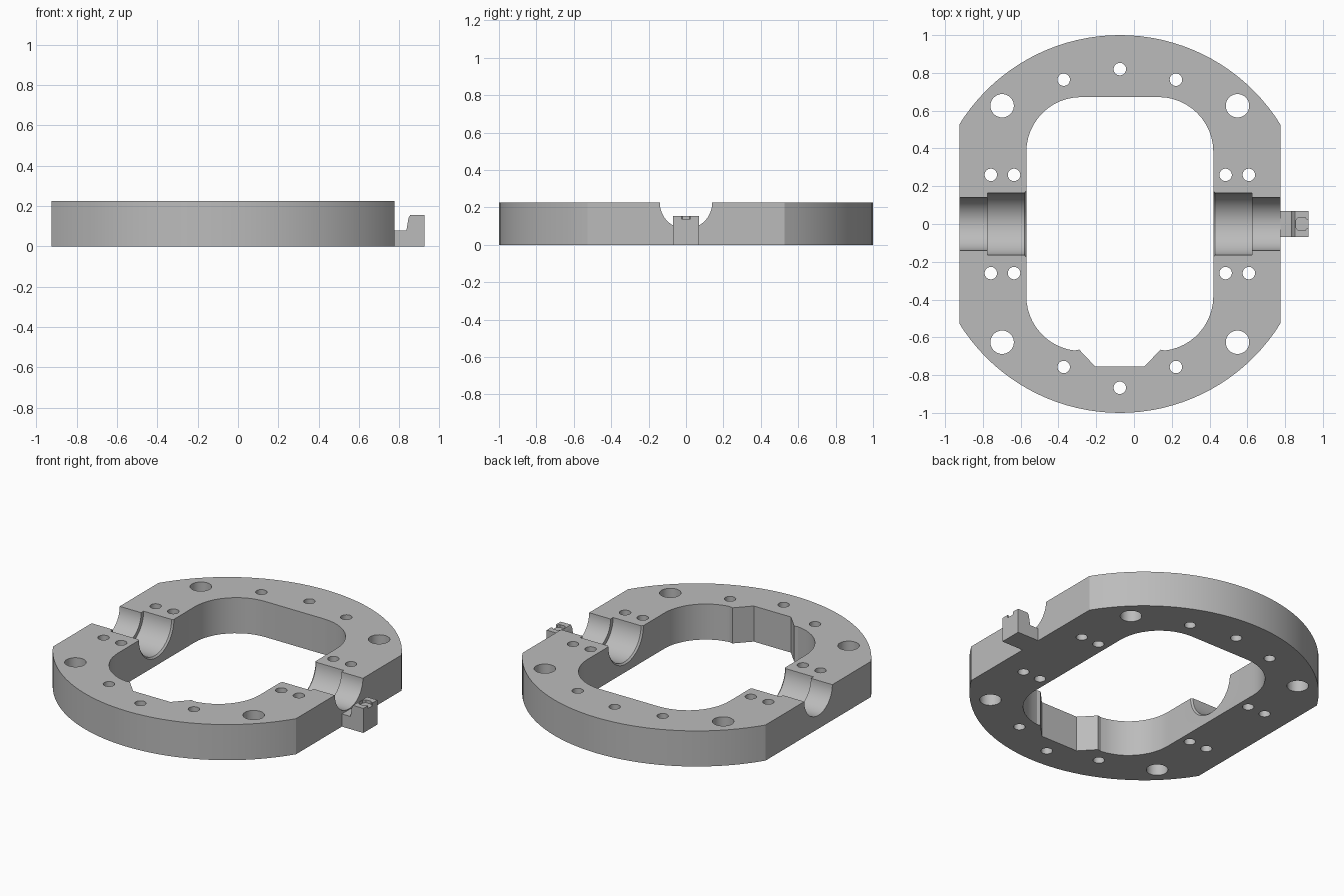
import bpy, bmesh
from math import sin, cos, pi, acos

cube = bpy.data.objects.get("Cube")
if cube:
    bpy.data.objects.remove(cube)

CX = -0.075      # centre of the ring
H = 0.225        # ring thickness

steel = bpy.data.materials.new("plain_grey")
steel.use_nodes = True
GREY = (0.5, 0.5, 0.5, 1)
steel.diffuse_color = GREY
steel.node_tree.nodes["Principled BSDF"].inputs["Base Color"].default_value = GREY


def finish(name, bm):
    bmesh.ops.recalc_face_normals(bm, faces=bm.faces)
    mesh = bpy.data.meshes.new(name)
    bm.to_mesh(mesh)
    bm.free()
    mesh.materials.append(steel)
    obj = bpy.data.objects.new(name, mesh)
    bpy.context.collection.objects.link(obj)
    return obj


def loft(bm, rings):
    """Closed solid through rings with equal point counts."""
    loops = [[bm.verts.new(p) for p in ring] for ring in rings]
    n = len(loops[0])
    for a, b in zip(loops, loops[1:]):
        for i in range(n):
            j = (i + 1) % n
            bm.faces.new((a[i], a[j], b[j], b[i]))
    bm.faces.new(loops[0])
    bm.faces.new(loops[-1])


def prism(bm, pts, z0, z1):
    loft(bm, [[(x, y, z) for x, y in pts] for z in (z0, z1)])


def arc(cx, cy, r, a0, a1, n):
    return [(cx + r * cos(a0 + (a1 - a0) * i / n),
             cy + r * sin(a0 + (a1 - a0) * i / n)) for i in range(n + 1)]


def cut(target, cutter):
    mod = target.modifiers.new("cut", 'BOOLEAN')
    mod.operation = 'DIFFERENCE'
    mod.solver = 'EXACT'
    mod.object = cutter
    bpy.context.view_layer.objects.active = target
    bpy.ops.object.modifier_apply(modifier=mod.name)
    bpy.data.objects.remove(cutter)


# Round plate with two flat sides
a = acos(0.85)
bm = bmesh.new()
prism(bm, arc(CX, 0, 1, a, pi - a, 36) + arc(CX, 0, 1, pi + a, 2 * pi - a, 36), 0, H)
ring = finish("ring_plate", bm)

# Central opening with rounded corners and a notch at the front
w, t, r = 0.495, 0.672, 0.29
right = arc(CX + w - r, -t + r, r, -pi / 2 + 0.12, 0, 12)
right += arc(CX + w - r, t - r, r, 0, pi / 2, 12)
left = [(2 * CX - x, y) for x, y in reversed(right)]
notch = [(CX - 0.215, -0.665), (CX - 0.13, -0.755),
         (CX + 0.13, -0.755), (CX + 0.215, -0.665)]
bm = bmesh.new()
prism(bm, right + left + notch, -0.1, H + 0.1)
cut(ring, finish("opening_cutter", bm))

# Stepped half bores through both sides, flared at the opening
steps = [(0.95, 0.14), (0.70, 0.14), (0.70, 0.165), (0.505, 0.165), (0.49, 0.18), (0.3, 0.18)]
for side in (-1, 1):
    bm = bmesh.new()
    loft(bm, [[(CX + side * x, y, H + z) for y, z in arc(0, 0, rad, 0, 2 * pi, 64)[:-1]]
              for x, rad in steps])
    cut(ring, finish("bore_cutter", bm))

# Through holes
bm = bmesh.new()
holes = [(0, 0.82, 0.033), (0, -0.867, 0.033)]
for s in (-1, 1):
    holes += [(s * 0.297, 0.764, 0.033), (s * 0.297, -0.757, 0.033)]
    for v in (-1, 1):
        holes += [(s * 0.623, v * 0.626, 0.062),
                  (s * 0.56, v * 0.26, 0.033), (s * 0.683, v * 0.26, 0.033)]
for x, y, rad in holes:
    prism(bm, arc(CX + x, y, rad, 0, 2 * pi, 32)[:-1], -0.1, H + 0.1)
cut(ring, finish("hole_cutter", bm))

# L-shaped side tab
tab_profile = [(0.77, 0), (0.925, 0), (0.925, 0.155), (0.853, 0.155),
               (0.845, 0.14), (0.835, 0.08), (0.77, 0.08)]
bm = bmesh.new()
loft(bm, [[(x, y, z) for x, z in tab_profile] for y in (-0.07, 0.07)])
tab = finish("side_tab", bm)

# Shallow socket in the top of the tab, open at its outer end
socket = [(0.94, -0.024), (0.94, 0.024), (0.915, 0.024), (0.905, 0.035), (0.87, 0.035),
          (0.858, 0.02), (0.858, -0.02), (0.87, -0.035), (0.905, -0.035), (0.915, -0.024)]
bm = bmesh.new()
prism(bm, socket, 0.137, 0.2)
cut(tab, finish("socket_cutter", bm))

# Smooth curved walls, crisp edges
bpy.ops.object.select_all(action='DESELECT')
for obj in (ring, tab):
    obj.select_set(True)
bpy.context.view_layer.objects.active = ring
bpy.ops.object.shade_smooth_by_angle(angle=0.35)
